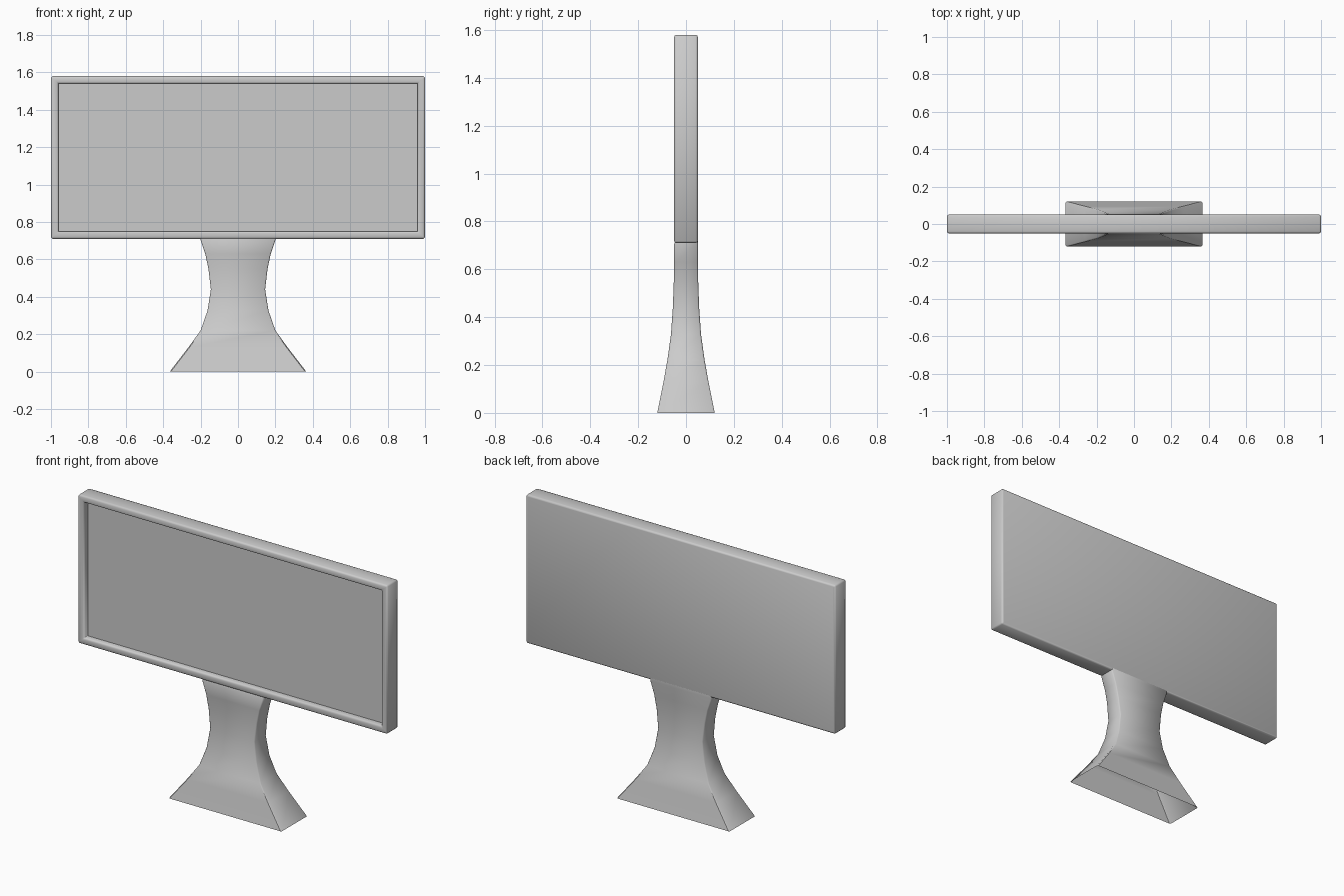
import bpy, bmesh

if "Cube" in bpy.data.objects:
    bpy.data.objects.remove(bpy.data.objects["Cube"])


def rectangle(hu, hv, c):
    """Rectangle outline with small chamfered corners."""
    return [(hu - c, -hv), (hu, -hv + c), (hu, hv - c), (hu - c, hv),
            (-hu + c, hv), (-hu, hv - c), (-hu, -hv + c), (-hu + c, -hv)]


def loft(name, rings, cap_ends, angle):
    """Skin a list of equal-length closed rings."""
    bm = bmesh.new()
    rows = [[bm.verts.new(p) for p in ring] for ring in rings]
    for a, b in zip(rows, rows[1:]):
        for i in range(len(a)):
            j = (i + 1) % len(a)
            bm.faces.new((a[i], a[j], b[j], b[i]))
    if cap_ends:
        bm.faces.new(rows[0][::-1])
        bm.faces.new(rows[-1])
    bmesh.ops.recalc_face_normals(bm, faces=bm.faces)
    mesh = bpy.data.meshes.new(name)
    bm.to_mesh(mesh)
    bm.free()
    obj = bpy.data.objects.new(name, mesh)
    bpy.context.collection.objects.link(obj)
    bpy.ops.object.select_all(action='DESELECT')
    obj.select_set(True)
    bpy.context.view_layer.objects.active = obj
    bpy.ops.object.shade_smooth_by_angle(angle=angle)
    return obj


# Screen: rounded housing, raised rim and recessed panel (inset, y)
MID, HALF_W, HALF_H = 1.145, 1.0, 0.435
profile = [(0.01, 0.05), (0.003, 0.047), (0, 0.04), (0, -0.04),
           (0.003, -0.047), (0.01, -0.05), (0.03, -0.05),
           (0.037, -0.047), (0.04, -0.04), (0.04, -0.015)]
screen_rings = [[(u, y, MID + v)
                 for u, v in rectangle(HALF_W - d, HALF_H - d, max(0.008 - d, 0.002))]
                for d, y in profile]
loft("screen", screen_rings, True, 0.8)

# Stand: flared pedestal, open underneath (z, half width, front y, back y)
sections = [(0, 0.365, -0.12, 0.12), (0.13, 0.265, -0.094, 0.094),
            (0.22, 0.20, -0.078, 0.078), (0.326, 0.163, -0.063, 0.063),
            (0.44, 0.145, -0.055, 0.055), (0.55, 0.158, -0.051, 0.051),
            (0.63, 0.175, -0.05, 0.05), (0.705, 0.20, -0.05, 0.05),
            (0.722, 0.20, -0.04, 0.05)]
stand_rings = [[(u, (f + b) / 2 + v, z) for u, v in rectangle(w, (b - f) / 2, 0.006)]
               for z, w, f, b in sections]
loft("stand", stand_rings, False, 0.8)
